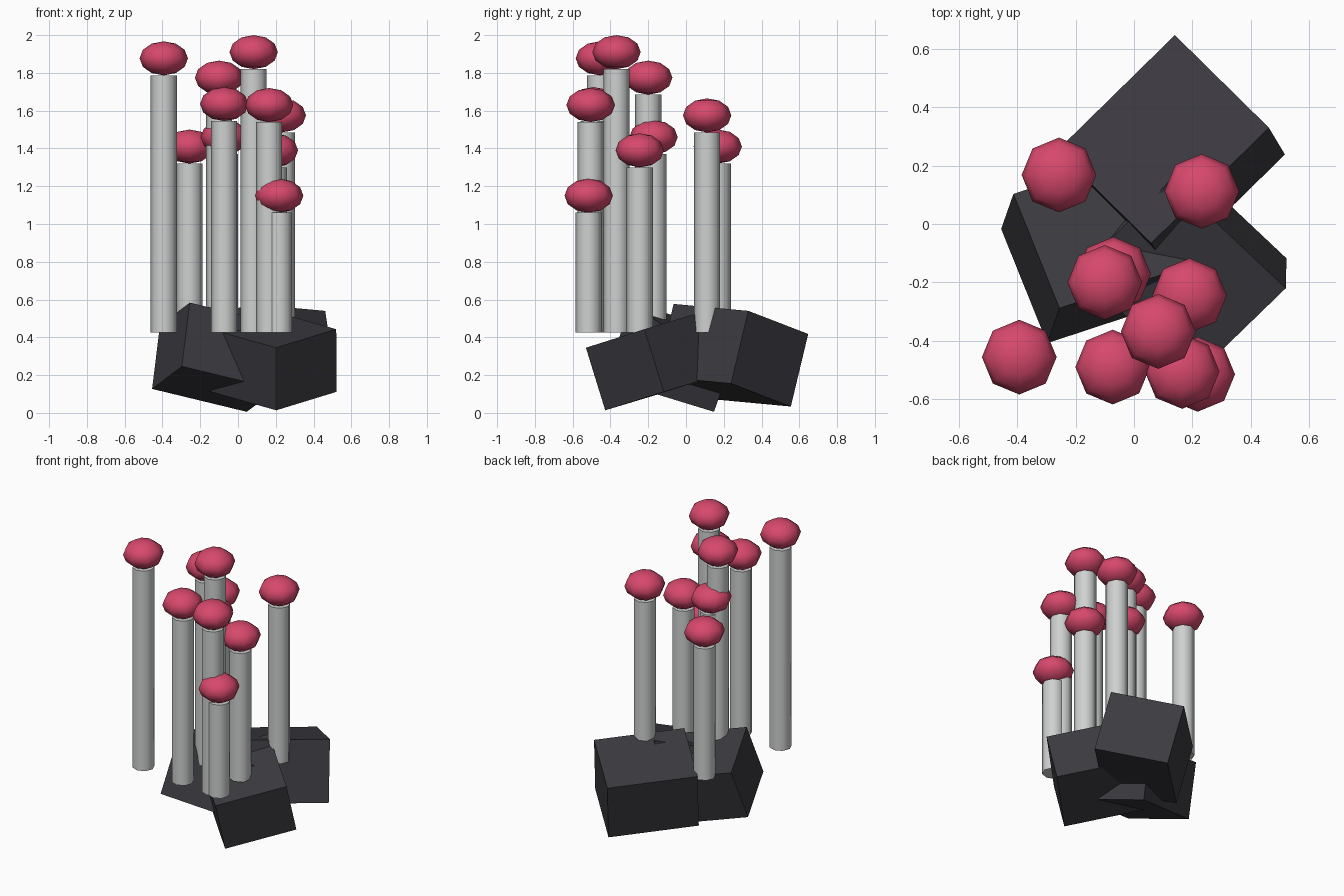
import bpy, bmesh, math
from mathutils import Vector, Matrix

if "Cube" in bpy.data.objects:
    bpy.data.objects.remove(bpy.data.objects["Cube"])


def material(name, rgb):
    m = bpy.data.materials.new(name)
    m.diffuse_color = (*rgb, 1)
    m.use_nodes = True
    m.node_tree.nodes["Principled BSDF"].inputs["Base Color"].default_value = m.diffuse_color
    return m


dark = material("charcoal", (0.045, 0.043, 0.052))
grey = material("pale grey", (0.62, 0.64, 0.63))
pink = material("rose pink", (0.68, 0.065, 0.15))


def finish(name, bm, mat, smooth_angle=None):
    bmesh.ops.recalc_face_normals(bm, faces=bm.faces)
    mesh = bpy.data.meshes.new(name)
    bm.to_mesh(mesh)
    bm.free()
    mesh.materials.append(mat)
    ob = bpy.data.objects.new(name, mesh)
    bpy.context.collection.objects.link(ob)
    if smooth_angle:
        bpy.ops.object.select_all(action='DESELECT')
        ob.select_set(True)
        bpy.context.view_layer.objects.active = ob
        bpy.ops.object.shade_smooth_by_angle(angle=math.radians(smooth_angle))
    return ob


def block(name, corner, e1, e2, depth):
    """Tilted box from one corner, two edges and the length of the third edge."""
    corner, e1, e2 = Vector(corner), Vector(e1), Vector(e2)
    e2 = e2 - e1 * (e1.dot(e2) / e1.length_squared)
    e3 = e1.cross(e2).normalized() * depth
    basis = Matrix((e1, e2, e3)).transposed().to_4x4()
    bm = bmesh.new()
    bmesh.ops.create_cube(bm, size=1)
    bmesh.ops.transform(bm, matrix=Matrix.Translation(corner + (e1 + e2 + e3) / 2) @ basis,
                        verts=bm.verts)
    finish(name, bm, dark)


# tumbled stone blocks
block("rock_back", (.462, .33, .54), (-.322, .317, -.122), (.048, -.085, -.387), .566)
block("rock_right", (.20, -.53, .345), (.32, .31, .098), (0, .10, -.332), .55)
block("rock_left", (-.455, -.017, .127), (.042, .12, .337), (.158, -.39, .123), .542)

# stems with flattened caps: x, y, cap centre height
BASE, STEM_R, CAP_R, CAP_H = .425, .069, .128, .09
stalks = [(-.257, .168, 1.41), (.232, .112, 1.575), (-.07, -.172, 1.46), (-.10, -.20, 1.775),
          (.19, -.245, 1.39), (.083, -.368, 1.91), (-.393, -.456, 1.877), (-.073, -.49, 1.635),
          (.165, -.505, 1.63), (.218, -.515, 1.15)]

for i, (x, y, z) in enumerate(stalks, 1):
    top = z - CAP_H
    bm = bmesh.new()
    bmesh.ops.create_cone(bm, cap_ends=True, segments=8, radius1=STEM_R, radius2=STEM_R,
                          depth=top - BASE,
                          matrix=Matrix.Translation((x, y, (top + BASE) / 2)))
    finish(f"stem_{i}", bm, grey, 50)

    bm = bmesh.new()
    bmesh.ops.create_uvsphere(bm, u_segments=8, v_segments=6, radius=1,
                              matrix=Matrix.Translation((x, y, z))
                              @ Matrix.Diagonal((CAP_R, CAP_R, CAP_H, 1)))
    finish(f"cap_{i}", bm, pink, 60)
